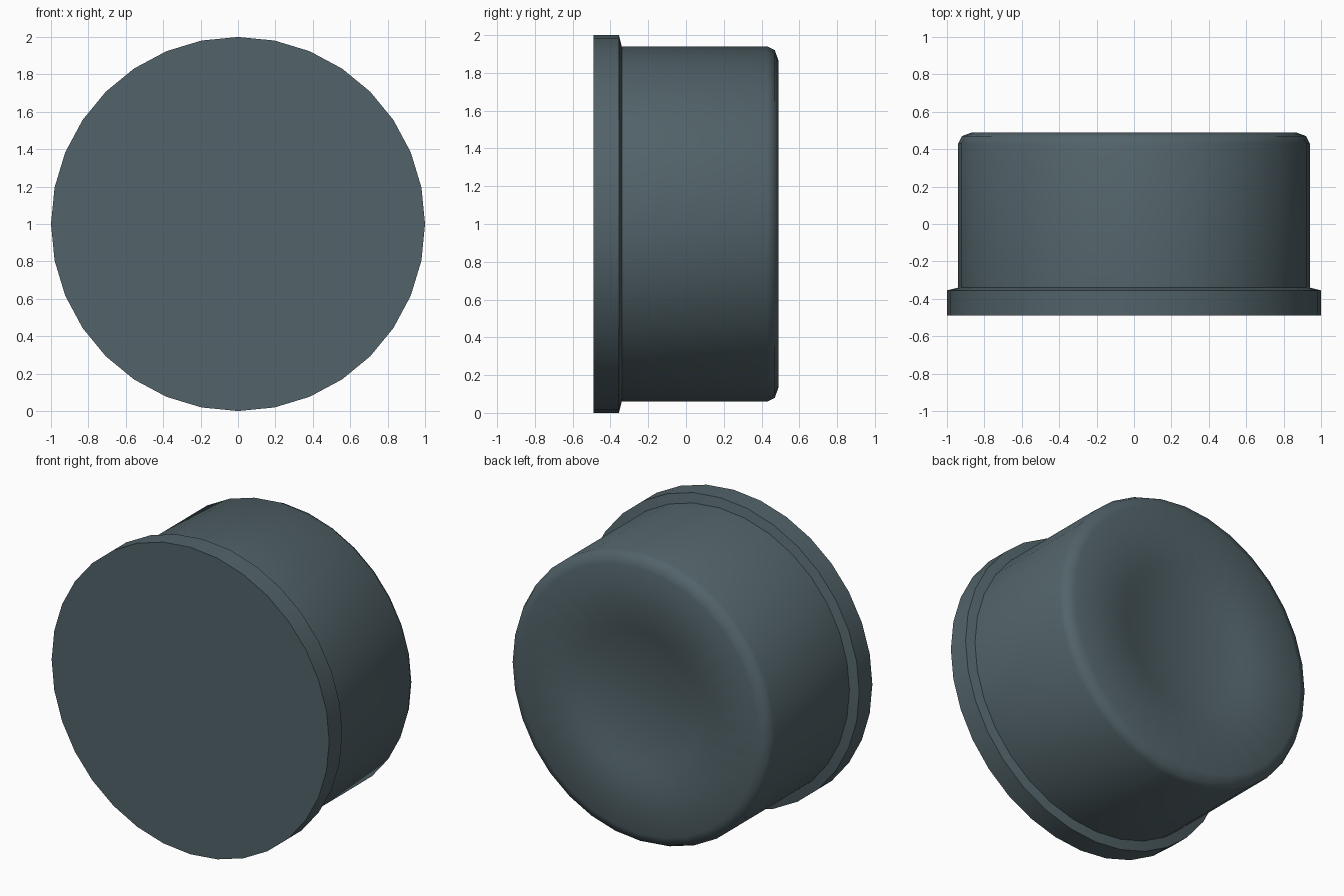
import bpy, bmesh, math

if "Cube" in bpy.data.objects:
    bpy.data.objects.remove(bpy.data.objects["Cube"])

SIDES = 32

# Cap profile as (radius, y), from the front face to the recessed back centre
PROFILE = [
    (1.00, -0.49), (1.00, -0.355),                 # front flange
    (0.94, -0.34), (0.94, 0.43),                   # body wall
    (0.92, 0.47), (0.865, 0.49),                   # rounded back rim
    (0.50, 0.49), (0.43, 0.46),                    # shallow round recess
]

bm = bmesh.new()
rings = []
for r, y in PROFILE:
    rings.append([bm.verts.new((r * math.cos(2 * math.pi * i / SIDES), y,
                                1 + r * math.sin(2 * math.pi * i / SIDES)))
                  for i in range(SIDES)])
for a, b in zip(rings, rings[1:]):
    for i in range(SIDES):
        j = (i + 1) % SIDES
        bm.faces.new((a[i], a[j], b[j], b[i]))
bm.faces.new(rings[0])
bm.faces.new(rings[-1])
bmesh.ops.recalc_face_normals(bm, faces=bm.faces)

mesh = bpy.data.meshes.new("round_cap")
bm.to_mesh(mesh)
bm.free()
cap = bpy.data.objects.new("round_cap", mesh)
bpy.context.collection.objects.link(cap)

# Single dark slate colour
mat = bpy.data.materials.new("dark slate")
mat.diffuse_color = (0.085, 0.125, 0.142, 1)
mat.use_nodes = True
mat.node_tree.nodes["Principled BSDF"].inputs["Base Color"].default_value = mat.diffuse_color
mesh.materials.append(mat)

# Smooth shading, sharp flange edges
bpy.context.view_layer.objects.active = cap
cap.select_set(True)
bpy.ops.object.shade_smooth_by_angle(angle=math.radians(48))
